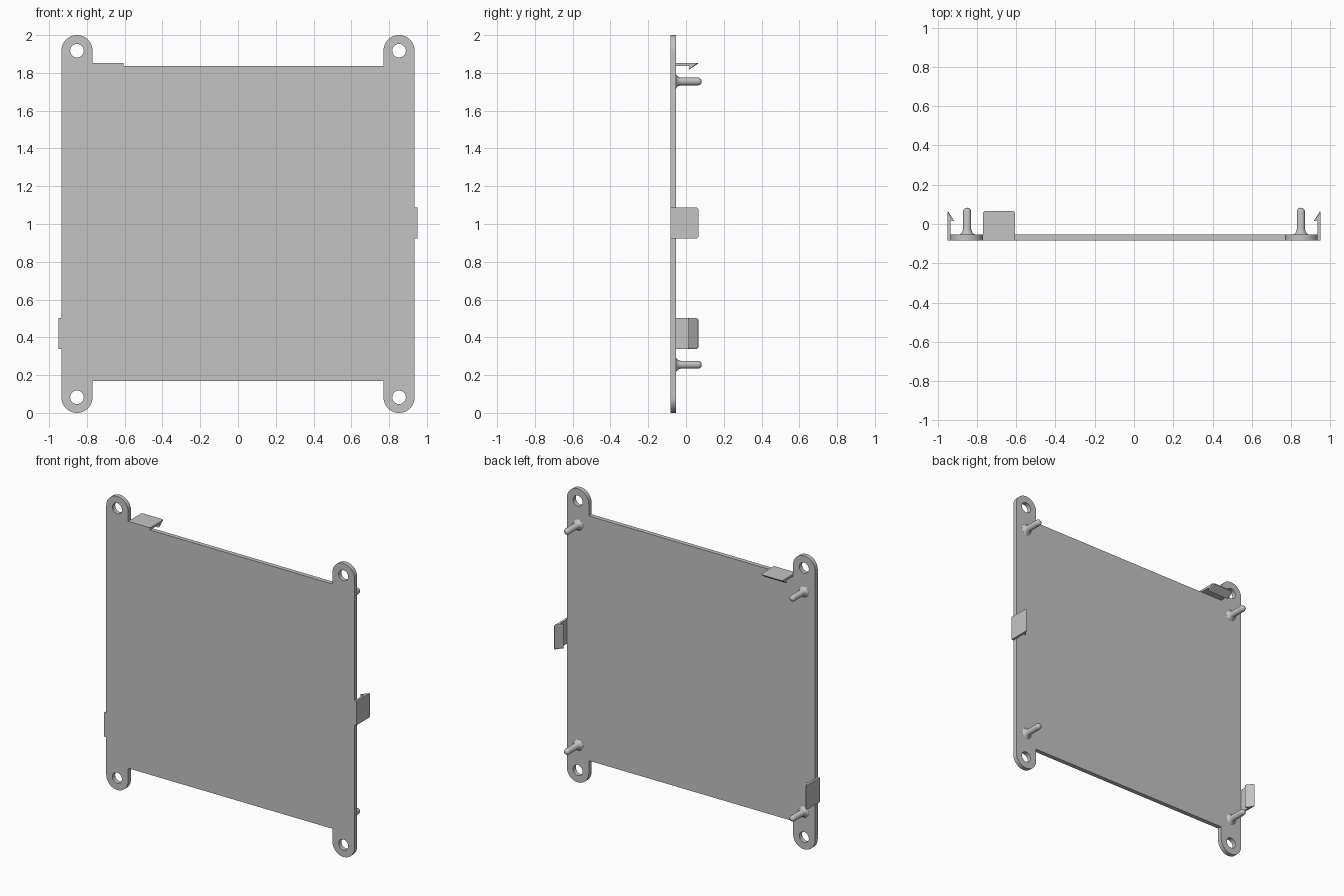
import bpy, bmesh, math
from mathutils import Matrix, Vector

cube = bpy.data.objects.get("Cube")
if cube:
    bpy.data.objects.remove(cube)

grey = bpy.data.materials.new("plain grey")
grey.use_nodes = True
grey.diffuse_color = (0.55, 0.55, 0.55, 1)
grey.node_tree.nodes["Principled BSDF"].inputs["Base Color"].default_value = (0.55, 0.55, 0.55, 1)

BACK, FRONT = -0.053, -0.083      # plate faces along y
EDGE, INNER, R = 0.935, 0.77, 0.0825
LOW, HIGH = 0.17, 1.837           # body height between the ears
EAR_X = EDGE - R


def add_object(name, bm, matrix=Matrix(), smooth=True):
    bmesh.ops.recalc_face_normals(bm, faces=bm.faces)
    mesh = bpy.data.meshes.new(name)
    bm.to_mesh(mesh)
    bm.free()
    mesh.materials.clear()
    mesh.materials.append(grey)
    obj = bpy.data.objects.new(name, mesh)
    bpy.context.collection.objects.link(obj)
    obj.matrix_world = matrix
    if smooth:
        bpy.ops.object.select_all(action='DESELECT')
        obj.select_set(True)
        bpy.context.view_layer.objects.active = obj
        bpy.ops.object.shade_smooth_by_angle(angle=math.radians(35))
    return obj


def arc(cx, cz, r, start, end, n):
    angles = [math.radians(start + (end - start) * i / n) for i in range(n + 1)]
    return [(cx + r * math.cos(a), cz + r * math.sin(a)) for a in angles]


# Backing plate: outline with four rounded ears and their screw holes
outline = arc(-EAR_X, R, R, 180, 360, 24) + [(-INNER, LOW), (INNER, LOW)]
outline += arc(EAR_X, R, R, 180, 360, 24)
outline += arc(EAR_X, 2 - R, R, 0, 180, 24) + [(INNER, HIGH), (-INNER, HIGH)]
outline += arc(-EAR_X, 2 - R, R, 0, 180, 24)
loops = [outline]
for x in (-EAR_X, EAR_X):
    for z in (R, 2 - R):
        loops.append(arc(x, z, 0.036, 0, 360, 32)[:-1])

curve = bpy.data.curves.new("plate_outline", 'CURVE')
curve.dimensions = '2D'
curve.fill_mode = 'BOTH'
curve.extrude = (BACK - FRONT) / 2
for loop in loops:
    spline = curve.splines.new('POLY')
    spline.points.add(len(loop) - 1)
    for point, (x, z) in zip(spline.points, loop):
        point.co = (x, z, 0, 1)
    spline.use_cyclic_u = True
helper = bpy.data.objects.new("plate_outline", curve)
bpy.context.collection.objects.link(helper)
bpy.context.view_layer.update()
filled = helper.evaluated_get(bpy.context.evaluated_depsgraph_get())
bm = bmesh.new()
bm.from_mesh(filled.to_mesh())
bpy.data.objects.remove(helper)
bmesh.ops.remove_doubles(bm, verts=bm.verts, dist=0.0001)
add_object("backing_plate", bm,
           Matrix.Translation((0, (BACK + FRONT) / 2, 0)) @ Matrix.Rotation(math.pi / 2, 4, 'X'))

# Locating pins: flared foot, straight shaft, domed tip
PIN = [(0.042, BACK - 0.002), (0.032, -0.049), (0.025, -0.041), (0.021, -0.028),
       (0.021, 0.064), (0.018, 0.074), (0.011, 0.081), (0, 0.083)]
for side, x in (("right", -0.85), ("left", 0.85)):
    for level, z in (("lower", 0.255), ("upper", 1.755)):
        bm = bmesh.new()
        verts = [bm.verts.new((r, y, 0)) for r, y in PIN]
        edges = [bm.edges.new(pair) for pair in zip(verts, verts[1:])]
        bmesh.ops.spin(bm, geom=verts + edges, cent=(0, 0, 0), axis=(0, 1, 0),
                       angle=math.tau, steps=24)
        bmesh.ops.remove_doubles(bm, verts=bm.verts, dist=0.0001)
        add_object(f"{level}_{side}_pin", bm, Matrix.Translation((x, 0, z)))


# Snap clips: thin arm with an inward barb, corners trimmed at the tip
def clip(name, place, turn):
    half, trim = 0.0825, 0.008
    bm = bmesh.new()
    rings = []
    for s, cut in ((-half, trim), (trim - half, 0), (half - trim, 0), (half, trim)):
        profile = [(0.015, FRONT), (0.015, 0.065 - cut), (0.012, 0.064 - cut),
                   (-0.021, 0.014), (0, 0.02), (0, FRONT)]
        rings.append([bm.verts.new((d, y, s)) for d, y in profile])
    for a, b in zip(rings, rings[1:]):
        for i in range(len(a)):
            j = (i + 1) % len(a)
            bm.faces.new((a[i], a[j], b[j], b[i]))
    bm.faces.new(rings[0])
    bm.faces.new(rings[-1])
    add_object(name, bm, Matrix.Translation(place) @ Matrix.Rotation(math.radians(turn), 4, 'Y'),
               smooth=False)


clip("left_clip", (EDGE, 0, 1.005), 0)
clip("right_clip", (-EDGE, 0, 0.42), 180)
clip("top_clip", (-0.6875, 0, HIGH), -90)
